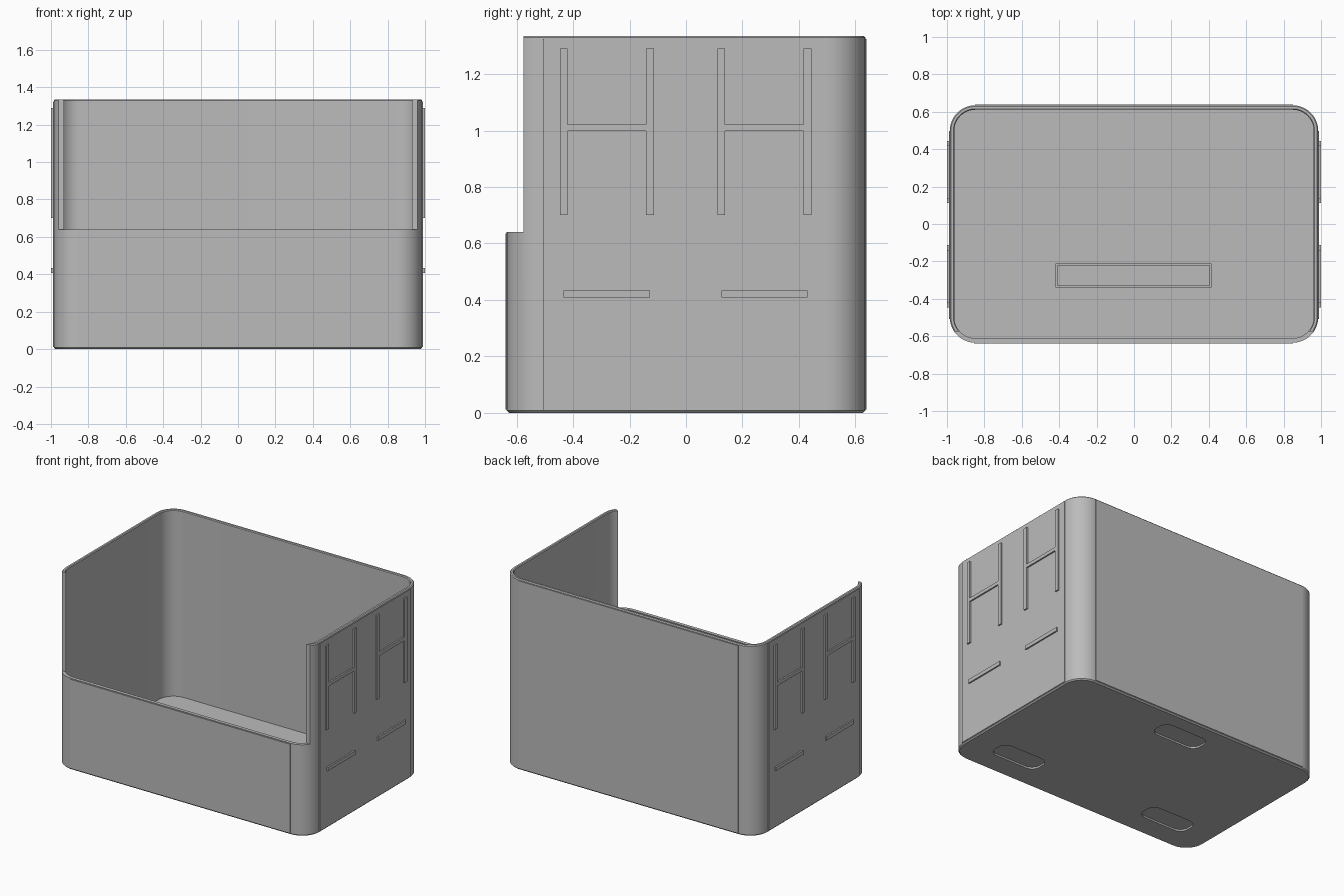
import bpy, bmesh
from math import sin, cos, pi

if "Cube" in bpy.data.objects:
    bpy.data.objects.remove(bpy.data.objects["Cube"], do_unlink=True)

HX, HY, TOP, LOW, FLOOR, WALL, R = 0.985, 0.635, 1.335, 0.64, 0.03, 0.024, 0.137

grey = bpy.data.materials.new("light_grey")
grey.use_nodes = True
grey.diffuse_color = (0.5, 0.5, 0.5, 1)
grey.node_tree.nodes["Principled BSDF"].inputs["Base Color"].default_value = (0.5, 0.5, 0.5, 1)


def finish(name, bm):
    bmesh.ops.recalc_face_normals(bm, faces=bm.faces)
    mesh = bpy.data.meshes.new(name)
    bm.to_mesh(mesh)
    bm.free()
    mesh.materials.append(grey)
    obj = bpy.data.objects.new(name, mesh)
    bpy.context.collection.objects.link(obj)
    return obj


def rounded_loft(name, hx, hy, r, steps, segs=12, center=(0, 0)):
    """Loft rounded rectangles; each step is (inset, height)."""
    bm = bmesh.new()
    rings = []
    for inset, z in steps:
        ring = []
        for q, (sx, sy) in enumerate(((1, 1), (-1, 1), (-1, -1), (1, -1))):
            for i in range(segs + 1):
                a = (q + i / segs) * pi / 2
                ring.append(bm.verts.new((center[0] + sx * (hx - r) + (r - inset) * cos(a),
                                          center[1] + sy * (hy - r) + (r - inset) * sin(a), z)))
        rings.append(ring)
    n = len(rings[0])
    for a, b in zip(rings, rings[1:]):
        for i in range(n):
            bm.faces.new((a[i], a[(i + 1) % n], b[(i + 1) % n], b[i]))
    bm.faces.new(rings[0])
    bm.faces.new(rings[-1])
    return finish(name, bm)


def box(name, x, y, z):
    bm = bmesh.new()
    bmesh.ops.create_cube(bm, size=1)
    for v in bm.verts:
        v.co = [lo + (c + 0.5) * (hi - lo) for c, (lo, hi) in zip(v.co, (x, y, z))]
    return finish(name, bm)


# Open bin with chamfered rim and base
bin_body = rounded_loft("bin_body", HX, HY, R, [
    (0.008, 0), (0, 0.008), (0, TOP - 0.006), (0.006, TOP),
    (WALL - 0.005, TOP), (WALL, TOP - 0.005), (WALL, FLOOR)])

# Low front opening and three shallow foot recesses
cutters = [box("front_opening_cutter", (-2, 2), (-2, -0.575), (LOW, 2))]
for spot in ((0.61, -0.4), (-0.61, -0.4), (0, 0.45)):
    cutters.append(rounded_loft("foot_recess_cutter", 0.18, 0.075, 0.06,
                                [(0, -0.1), (0, 0.012)], 6, spot))
bpy.context.view_layer.objects.active = bin_body
for cutter in cutters:
    cutter.hide_render = True
    mod = bin_body.modifiers.new("cut", "BOOLEAN")
    mod.operation, mod.solver, mod.object = "DIFFERENCE", "EXACT", cutter
    bpy.ops.object.modifier_apply(modifier=mod.name)
    bpy.data.objects.remove(cutter, do_unlink=True)
bpy.ops.object.select_all(action="DESELECT")
bin_body.select_set(True)
bpy.ops.object.shade_smooth_by_angle(angle=pi / 6)

# Slightly raised flat panels on the four outer walls
box("front_panel", (-0.855, 0.85), (-HY - 0.005, -HY + 0.005), (0.012, LOW - 0.005))
box("back_panel", (-0.85, 0.85), (HY - 0.005, HY + 0.005), (0.012, TOP - 0.01))


def side_box(name, side, out, y, z):
    xs = sorted((side * (HX - 0.005), side * out))
    box(name, xs, y, z)


# Side panels with raised H-shaped ribs and short bars below
for side, label in ((1, "left"), (-1, "right")):
    side_box(label + "_panel", side, 0.99, (-0.507, 0.497), (0.012, TOP - 0.01))
    for c in (-0.28, 0.278):
        for d in (-0.153, 0.153):
            side_box(label + "_upright_rib", side, 1.0,
                     (c + d - 0.014, c + d + 0.014), (0.7, 1.29))
        side_box(label + "_cross_rib", side, 1.0, (c - 0.142, c + 0.142), (0.998, 1.022))
        side_box(label + "_lower_bar", side, 1.0, (c - 0.153, c + 0.153), (0.408, 0.434))

# Thin rim around the pocket on the floor
for y in (-0.34, -0.222):
    box("pocket_long_rim", (-0.42, 0.415), (y, y + 0.012), (FLOOR - 0.01, FLOOR + 0.02))
for x in (-0.42, 0.403):
    box("pocket_end_rim", (x, x + 0.012), (-0.328, -0.222), (FLOOR - 0.01, FLOOR + 0.02))
